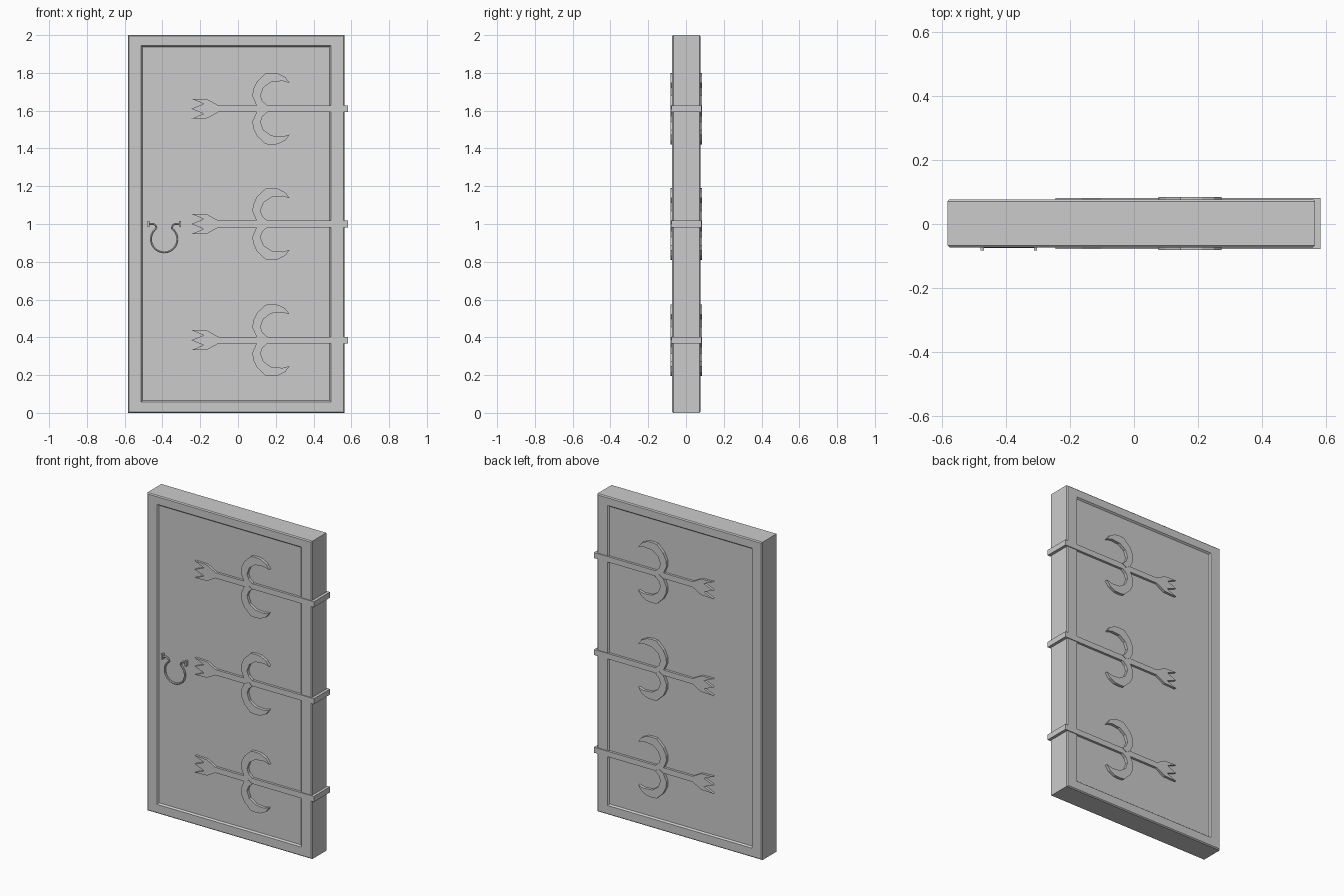
import bpy, bmesh
from math import sin, cos, radians

if "Cube" in bpy.data.objects:
    bpy.data.objects.remove(bpy.data.objects["Cube"])


def finish(name, bm):
    bmesh.ops.recalc_face_normals(bm, faces=bm.faces)
    mesh = bpy.data.meshes.new(name)
    bm.to_mesh(mesh)
    bm.free()
    obj = bpy.data.objects.new(name, mesh)
    bpy.context.collection.objects.link(obj)
    return obj


def loft(name, rings):
    """Skin a list of equal-length point loops and cap both ends."""
    bm = bmesh.new()
    loops = [[bm.verts.new(p) for p in ring] for ring in rings]
    n = len(loops[0])
    for a, b in zip(loops, loops[1:]):
        for i in range(n):
            j = (i + 1) % n
            bm.faces.new((a[i], a[j], b[j], b[i]))
    bm.faces.new(loops[0])
    bm.faces.new(loops[-1])
    return finish(name, bm)


def prism(name, outline, y0, y1):
    """Extrude an x-z outline along y."""
    return loft(name, [[(x, y, z) for x, z in outline] for y in (y0, y1)])


def rect(x0, x1, z0, z1):
    return [(x0, z0), (x1, z0), (x1, z1), (x0, z1)]


# Door slab: chamfered rim with a shallow sunk panel on each face
FRONT, BACK, SINK, BEV = -0.073, 0.077, 0.010, 0.006
panel_outer = rect(-0.513, 0.492, 0.058, 1.946)
panel_inner = rect(-0.505, 0.484, 0.066, 1.938)
face_edge = rect(-0.583 + BEV, 0.565 - BEV, BEV, 2 - BEV)
side_edge = rect(-0.583, 0.565, 0, 2)
half = [(panel_inner, SINK), (panel_outer, 0), (face_edge, 0), (side_edge, BEV)]
rings = [[(x, FRONT + d, z) for x, z in r] for r, d in half]
rings += [[(x, BACK - d, z) for x, z in r] for r, d in reversed(half)]
loft("door_slab", rings)

# Hinge straps with forked tails and paired crescents, on both faces
H = 0.0175
fork = [(0.583, H), (-0.103, H), (-0.162, 0.050), (-0.246, 0.053), (-0.182, 0.026),
        (-0.246, 0), (-0.182, -0.026), (-0.246, -0.053), (-0.162, -0.050),
        (-0.103, -H), (0.583, -H)]
crescent = [(0.098, H), (0.077, 0.065), (0.079, 0.100), (0.100, 0.144), (0.145, 0.187),
            (0.178, 0.190), (0.212, 0.187), (0.250, 0.168), (0.273, 0.137),
            (0.235, 0.147), (0.177, 0.142), (0.135, 0.113), (0.119, 0.070),
            (0.130, 0.040), (0.156, H), (0.130, 0)]
for level, zc in (("bottom", 0.385), ("middle", 1.0), ("top", 1.61)):
    for side, inner, outer in (("front", FRONT + SINK + 0.002, FRONT - 0.005),
                               ("back", BACK - SINK - 0.002, BACK + 0.005)):
        lift = 0.003 if side == "back" else -0.003
        prism(f"{level}_strap_{side}", [(x, zc + z) for x, z in fork], inner, outer)
        for half_name, s in (("upper", 1), ("lower", -1)):
            prism(f"{level}_{half_name}_crescent_{side}",
                  [(x, zc + s * z) for x, z in crescent], inner, outer + lift)
    # Part of the strap wrapping the hinge edge
    prism(f"{level}_strap_wrap", rect(0.560, 0.583, zc - H, zc + H),
          FRONT - 0.005, BACK + 0.005)

# Horseshoe pull handle on the front
CX, CZ, R, Y = -0.391, 0.920, 0.070, FRONT + 0.004
arc = [(CX + R * cos(radians(a)), CZ + R * sin(radians(a)))
       for a in range(-235, 56, 10)]
path = ([(CX - 0.084, 1.0), (CX - 0.055, 1.0), (CX - 0.045, 0.992)] + arc
        + [(CX + 0.045, 0.992), (CX + 0.055, 1.0), (CX + 0.084, 1.0)])
curve = bpy.data.curves.new("pull_handle", "CURVE")
curve.dimensions = "3D"
curve.bevel_depth = 0.006
curve.bevel_resolution = 1
curve.use_fill_caps = True
spline = curve.splines.new("POLY")
spline.points.add(len(path) - 1)
for p, (x, z) in zip(spline.points, path):
    p.co = (x, Y, z, 1)
handle = bpy.data.objects.new("pull_handle", curve)
bpy.context.collection.objects.link(handle)
bpy.context.view_layer.objects.active = handle
handle.select_set(True)
bpy.ops.object.convert(target="MESH")
bpy.ops.object.shade_smooth_by_angle()

# Handle mounting lugs
for name, s in (("left", -1), ("right", 1)):
    x = CX + s * 0.083
    prism(f"handle_lug_{name}", rect(x - 0.005, x + 0.005, 0.984, 1.017),
          FRONT + SINK, FRONT - 0.010)
